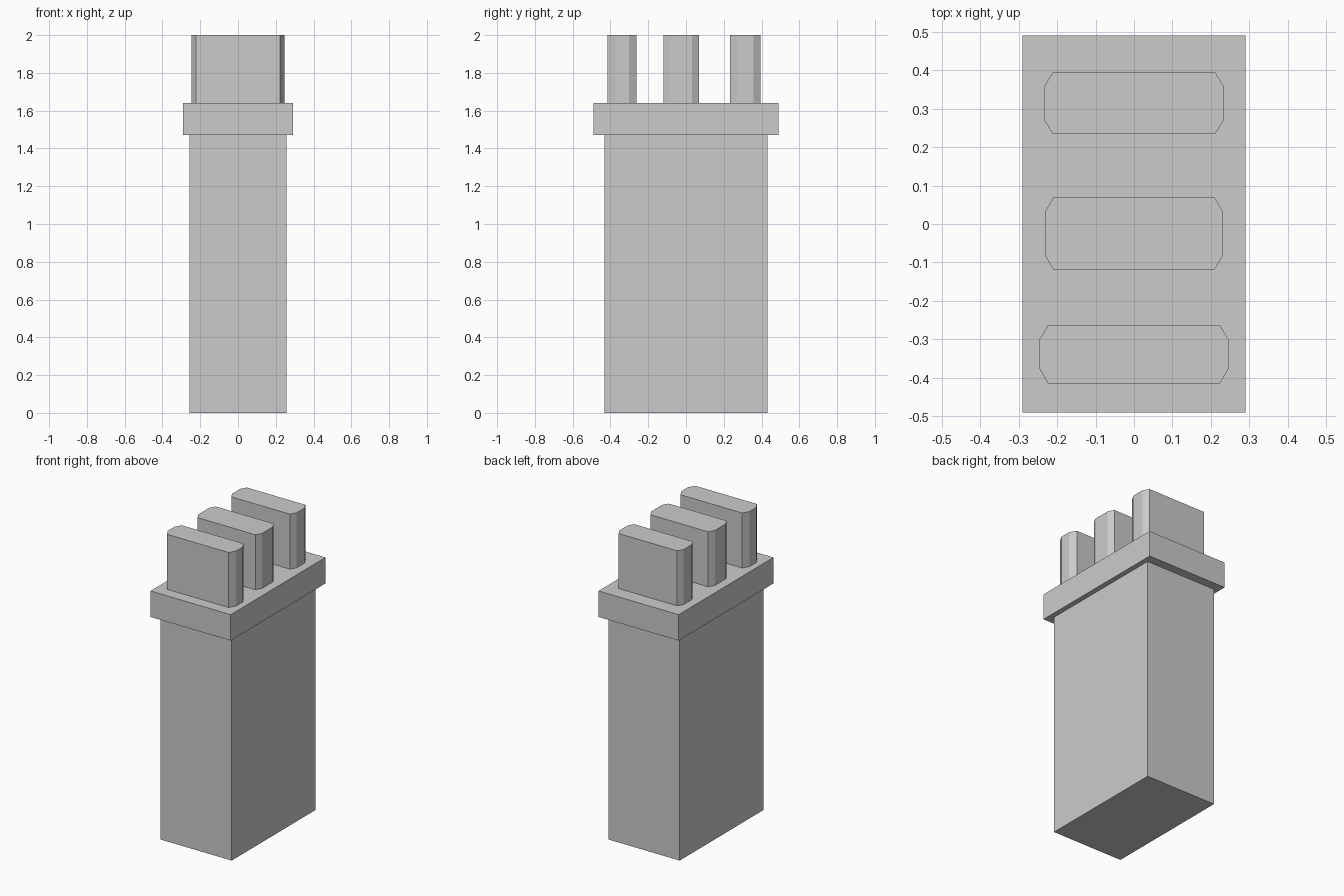
import bpy, bmesh

if "Cube" in bpy.data.objects:
    bpy.data.objects.remove(bpy.data.objects["Cube"])


def prism(name, outline, z0, z1):
    """Extrude a flat outline from z0 to z1 as a closed solid."""
    bm = bmesh.new()
    base = bm.faces.new([bm.verts.new((x, y, z0)) for x, y in outline])
    top = bmesh.ops.extrude_face_region(bm, geom=[base], use_keep_orig=True)
    bmesh.ops.translate(bm, vec=(0, 0, z1 - z0),
                        verts=[v for v in top["geom"] if isinstance(v, bmesh.types.BMVert)])
    bmesh.ops.recalc_face_normals(bm, faces=bm.faces)
    mesh = bpy.data.meshes.new(name)
    bm.to_mesh(mesh)
    bm.free()
    obj = bpy.data.objects.new(name, mesh)
    bpy.context.collection.objects.link(obj)
    return obj


def rect(hx, hy):
    return [(-hx, -hy), (hx, -hy), (hx, hy), (-hx, hy)]


def chamfered(hx, y0, y1, cx, cy):
    """Rectangle with its four corners cut off."""
    return [(-hx + cx, y0), (hx - cx, y0), (hx, y0 + cy), (hx, y1 - cy),
            (hx - cx, y1), (-hx + cx, y1), (-hx, y1 - cy), (-hx, y0 + cy)]


# Tall body and the wider collar on top of it
prism("body", rect(0.257, 0.432), 0, 1.47)
prism("collar", rect(0.29, 0.49), 1.47, 1.64)

# Three upright blades with chamfered ends: half width, y range, chamfer
blades = {
    "front_blade": (0.247, -0.415, -0.262, 0.024, 0.041),
    "middle_blade": (0.231, -0.120, 0.070, 0.022, 0.038),
    "back_blade": (0.233, 0.234, 0.394, 0.022, 0.036),
}
for name, shape in blades.items():
    prism(name, chamfered(*shape), 1.64, 2.0)
